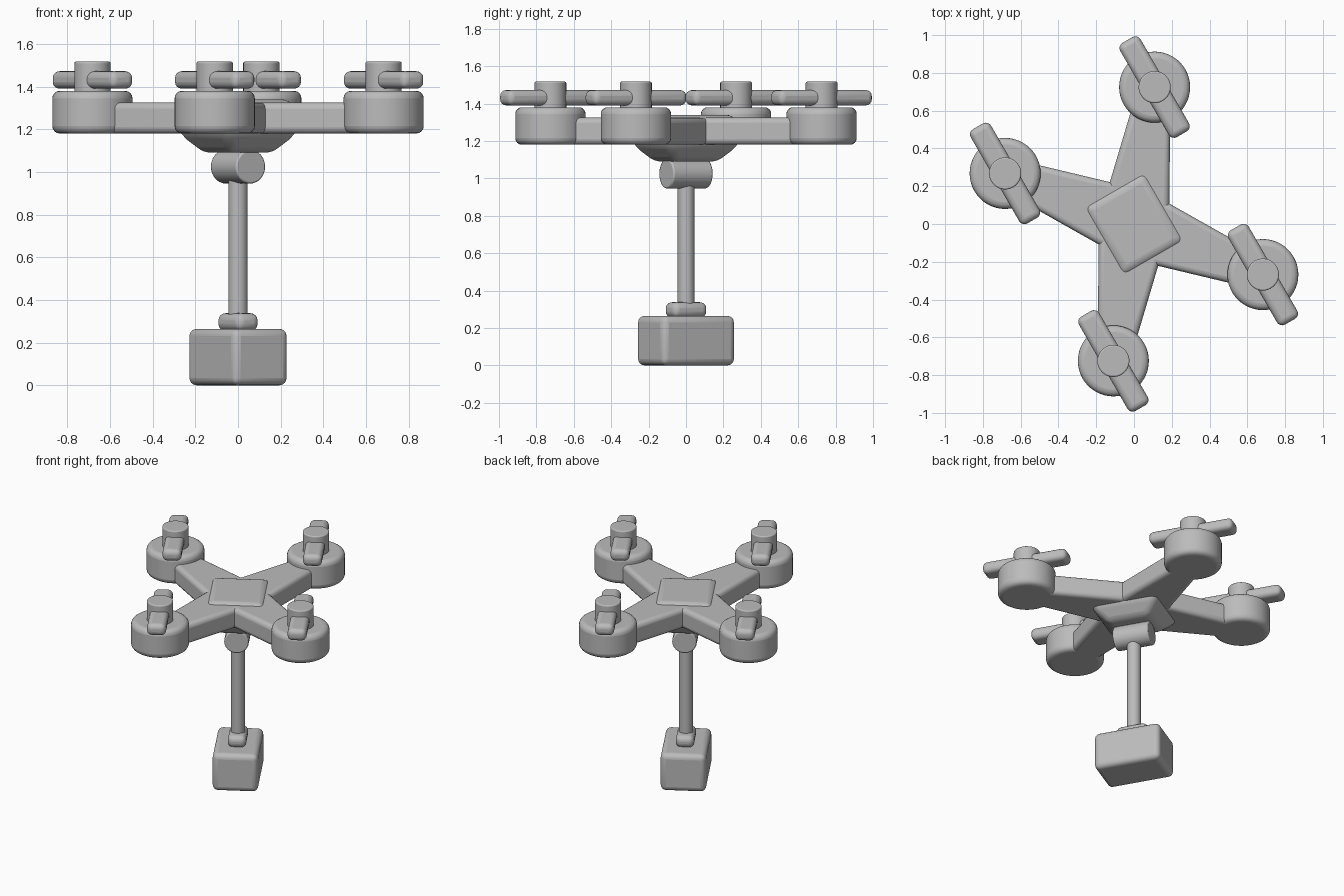
import bpy, bmesh, math
from mathutils import Matrix, Vector

if "Cube" in bpy.data.objects:
    bpy.data.objects.remove(bpy.data.objects["Cube"])

YAW = math.radians(30)            # the whole craft is turned about z
TURN = Matrix.Rotation(YAW, 4, 'Z')

grey = bpy.data.materials.new("body_grey")
grey.diffuse_color = (0.5, 0.5, 0.5, 1)
grey.use_nodes = True
grey.node_tree.nodes["Principled BSDF"].inputs["Base Color"].default_value = grey.diffuse_color


def finish(name, bm, bevel=0.0, segments=4, angle=30):
    """Turn a bmesh built in craft space into a smooth, bevelled object."""
    bmesh.ops.recalc_face_normals(bm, faces=bm.faces)
    bm.transform(TURN)
    me = bpy.data.meshes.new(name)
    bm.to_mesh(me)
    bm.free()
    me.materials.append(grey)
    ob = bpy.data.objects.new(name, me)
    bpy.context.collection.objects.link(ob)
    if bevel:
        mod = ob.modifiers.new("round", 'BEVEL')
        mod.width = bevel
        mod.segments = segments
        mod.limit_method = 'ANGLE'
        mod.angle_limit = math.radians(25)
    bpy.ops.object.select_all(action='DESELECT')
    ob.select_set(True)
    bpy.context.view_layer.objects.active = ob
    bpy.ops.object.shade_smooth_by_angle(angle=math.radians(angle))
    return ob


def loft(name, rings, bevel, **kw):
    """Skin matching rings of points and cap both ends."""
    bm = bmesh.new()
    vs = [[bm.verts.new(p) for p in ring] for ring in rings]
    n = len(vs[0])
    for a, b in zip(vs, vs[1:]):
        for i in range(n):
            j = (i + 1) % n
            bm.faces.new((a[i], a[j], b[j], b[i]))
    bm.faces.new(vs[0])
    bm.faces.new(vs[-1])
    return finish(name, bm, bevel, **kw)


def rect(hx, hy, z, cx=0.0, cy=0.0):
    return [(cx + sx * hx, cy + sy * hy, z)
            for sx, sy in ((-1, -1), (1, -1), (1, 1), (-1, 1))]


def box(name, hx, hy, z0, z1, bevel, cx=0.0, cy=0.0):
    return loft(name, [rect(hx, hy, z0, cx, cy), rect(hx, hy, z1, cx, cy)], bevel)


def drum(name, r, z0, z1, bevel=0.0, cx=0.0, cy=0.0, n=48):
    rings = [[(cx + r * math.cos(2 * math.pi * i / n),
               cy + r * math.sin(2 * math.pi * i / n), z) for i in range(n)]
             for z in (z0, z1)]
    return loft(name, rings, bevel)


# Central hub: tapered belly, slightly raised top
loft("hub", [rect(0.12, 0.14, 1.09), rect(0.205, 0.23, 1.18),
             rect(0.205, 0.23, 1.28), rect(0.175, 0.2, 1.34)], 0.045)

# Four tapered arms, each with a motor pod, spindle and propeller
for sx, side in ((-1, "left"), (1, "right")):
    for sy, end in ((-1, "front"), (1, "back")):
        tag = f"{end}_{side}"
        cx, cy = sx * 0.457, sy * 0.573
        out = Vector((cx, cy, 0)).normalized()
        across = Vector((-out.y, out.x, 0))
        rings = []
        for r, w in ((0.02, 0.185), (0.66, 0.095)):
            rings.append([out * r + across * (w * s) + Vector((0, 0, z))
                          for s, z in ((-1, 1.18), (1, 1.18), (1, 1.325), (-1, 1.325))])
        loft(f"arm_{tag}", rings, 0.03)
        drum(f"motor_pod_{tag}", 0.188, 1.18, 1.38, 0.035, cx, cy)
        drum(f"spindle_{tag}", 0.085, 1.36, 1.517, 0.008, cx, cy, 32)
        box(f"propeller_{tag}", 0.062, 0.288, 1.39, 1.472, 0.032, cx, cy)

# Swivel barrel lying under the hub
n = 24
loft("swivel_barrel",
     [[(0.08 * math.cos(2 * math.pi * i / n), y,
        1.025 + 0.08 * math.sin(2 * math.pi * i / n)) for i in range(n)]
      for y in (-0.122, 0.122)], 0.008, segments=2)

# Hanging rod, clamp and cargo box
drum("hanging_rod", 0.045, 0.29, 1.03, 0, n=32)
box("clamp", 0.06, 0.105, 0.255, 0.338, 0.034)
box("cargo_box", 0.148, 0.225, 0.0, 0.265, 0.035)
